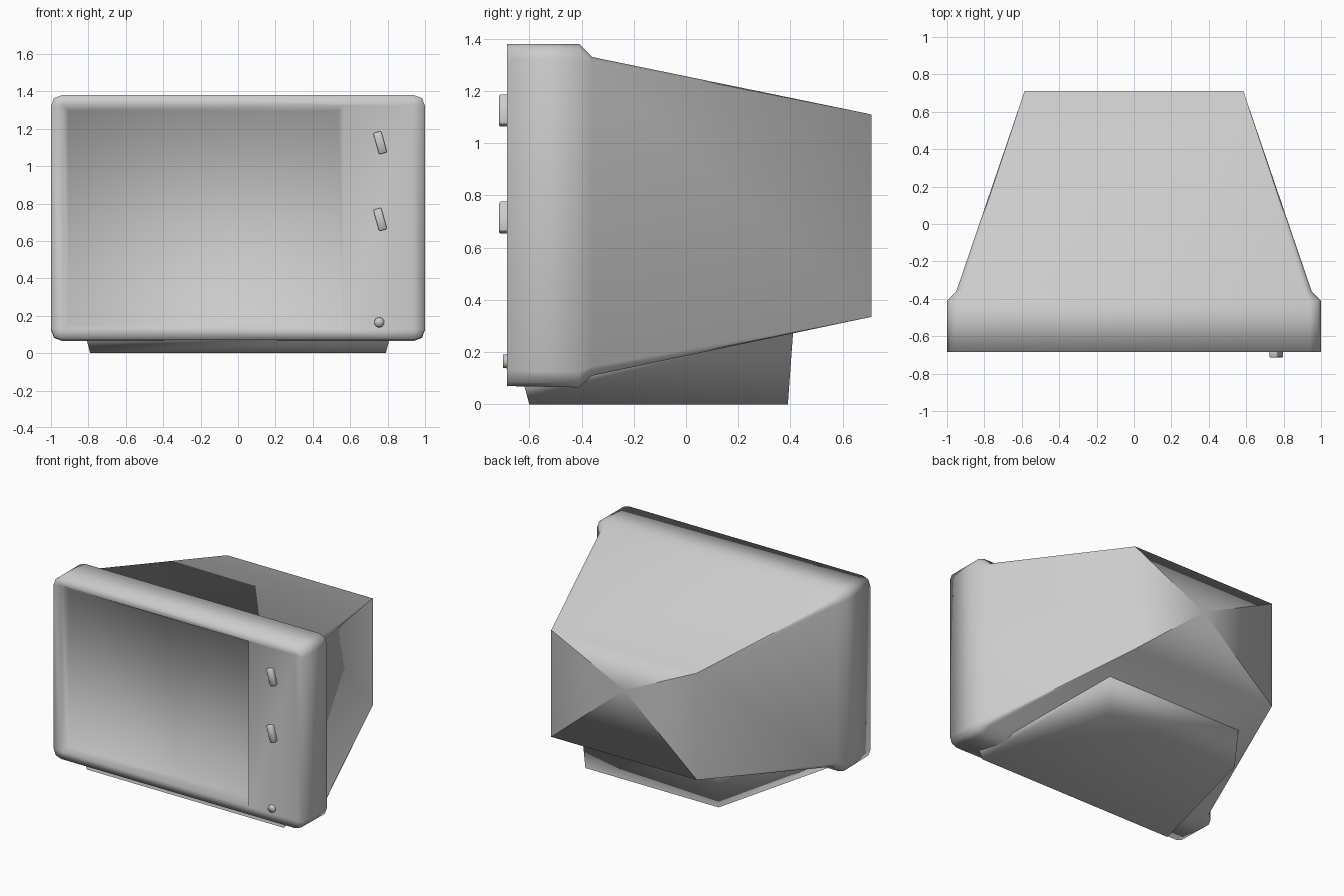
import bpy
import bmesh
from mathutils import Matrix

cube = bpy.data.objects.get("Cube")
if cube:
    bpy.data.objects.remove(cube, do_unlink=True)

grey = bpy.data.materials.new("plain_grey")
grey.use_nodes = True
colour = (0.6, 0.6, 0.6, 1)
grey.diffuse_color = colour
grey.node_tree.nodes["Principled BSDF"].inputs["Base Color"].default_value = colour


def finish(name, bm):
    """Turn a bmesh into a named, smooth-shaded object."""
    for f in bm.faces:
        f.smooth = True
    mesh = bpy.data.meshes.new(name)
    bm.to_mesh(mesh)
    bm.free()
    mesh.materials.append(grey)
    obj = bpy.data.objects.new(name, mesh)
    bpy.context.collection.objects.link(obj)
    return obj


def ring(bm, y, half, low, high, cut):
    """Rectangle across the depth axis, with three points at each corner."""
    corner = [(cut, 0), (cut * 0.27, cut * 0.27), (0, cut)]
    right = [(half - a, low + b) for a, b in corner]
    right += [(half - a, high - b) for a, b in reversed(corner)]
    left = [(-x, z) for x, z in reversed(right)]
    return [bm.verts.new((x, y, z)) for x, z in right + left]


def front_face(bm):
    """Largest of the foremost faces."""
    return min(bm.faces, key=lambda f: (round(f.calc_center_median().y, 3), -f.calc_area()))


# Cabinet: tapered back, shoulder, bezel and inner rim, lofted back to front
bm = bmesh.new()
sections = [
    (0.71, 0.585, 0.335, 1.11, 0),
    (-0.36, 0.95, 0.11, 1.33, 0.035),
    (-0.41, 1.0, 0.065, 1.38, 0.06),
    (-0.685, 1.0, 0.07, 1.38, 0.06),
    (-0.685, 0.935, 0.125, 1.325, 0),
]
rings = [ring(bm, *s) for s in sections]
for a, b in zip(rings, rings[1:]):
    for i in range(12):
        j = (i + 1) % 12
        bm.faces.new((a[i], a[j], b[j], b[i]))

# Flat back, fanned around a point above its middle
hub = bm.verts.new((0, 0.71, 0.83))
for i in (2, 5, 8, 11):
    bm.faces.new((rings[0][i], rings[0][(i + 1) % 12], hub))
bm.faces.new(rings[-1])
bmesh.ops.remove_doubles(bm, verts=bm.verts, dist=0.0005)
bmesh.ops.recalc_face_normals(bm, faces=bm.faces)

# Creases along the four long corners and across the back
for e in hub.link_edges:
    e.smooth = False
for v in rings[1][1::3]:
    for e in v.link_edges:
        if e.other_vert(v).co.y > 0.7:
            e.smooth = False

# Split the front into screen and control panel, then sink the screen,
# a little deeper beside the panel
front = front_face(bm)
bmesh.ops.bisect_plane(bm, geom=[front, *front.edges, *front.verts],
                       plane_co=(0.565, 0, 0), plane_no=(1, 0, 0))
screen = front_face(bm)
bmesh.ops.inset_individual(bm, faces=[screen], thickness=0.04, depth=-0.06)
for v in screen.verts:
    v.co.y += 0.025 * v.co.x
finish("cabinet", bm)

# Base: open-topped block narrowing to the back, its rim following the underside
bm = bmesh.new()
loops = []
for front_half, back_half, y0, y1, z0, z1 in ((0.79, 0.535, -0.6, 0.39, 0, 0),
                                              (0.81, 0.55, -0.62, 0.41, 0.075, 0.275)):
    loops.append([bm.verts.new(p) for p in
                  ((-front_half, y0, z0), (front_half, y0, z0),
                   (back_half, y1, z1), (-back_half, y1, z1))])
low, high = loops
bm.faces.new(low[::-1])
for i in range(4):
    j = (i + 1) % 4
    bm.faces.new((low[i], low[j], high[j], high[i]))
base = finish("base", bm)
base.modifiers.new("area_shading", "WEIGHTED_NORMAL").mode = "FACE_AREA"

# Two tilted control knobs
for name, z in (("upper_knob", 1.125), ("lower_knob", 0.715)):
    bm = bmesh.new()
    bmesh.ops.create_cube(bm, size=1, matrix=Matrix.Translation((0.76, -0.69, z))
                          @ Matrix.Rotation(-0.27, 4, "Y")
                          @ Matrix.Diagonal((0.044, 0.05, 0.118, 1)))
    bmesh.ops.bevel(bm, geom=bm.edges[:], offset=0.005, segments=1, affect="EDGES")
    finish(name, bm)

# Round power button
bm = bmesh.new()
bmesh.ops.create_cone(bm, cap_ends=True, segments=10, radius1=0.03, radius2=0.025, depth=0.03,
                      matrix=Matrix.Translation((0.755, -0.685, 0.165))
                      @ Matrix.Rotation(1.5708, 4, "X"))
finish("power_button", bm)
